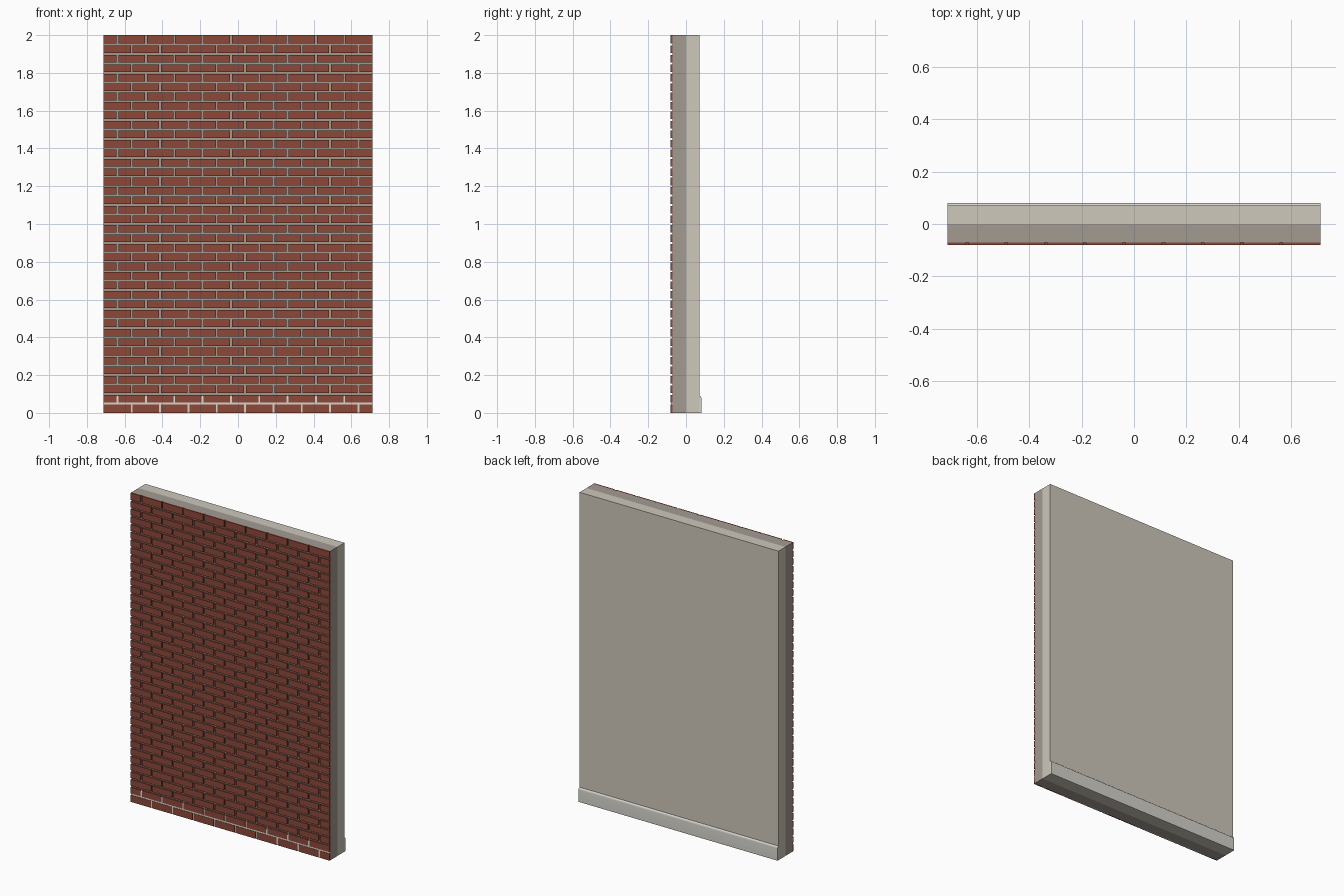
import bpy, bmesh, math

if "Cube" in bpy.data.objects:
    bpy.data.objects.remove(bpy.data.objects["Cube"])

HALF = 0.7125          # half the wall length
HEIGHT = 2.0
FACE = 0.071           # wall faces at y = -FACE and +FACE
OUTER = 0.081          # brick fronts and skirting fronts
PITCH_X, PITCH_Z, GAP = 0.15, 0.05, 0.01


def material(name, rgb):
    m = bpy.data.materials.new(name)
    m.diffuse_color = (*rgb, 1)
    m.use_nodes = True
    m.node_tree.nodes["Principled BSDF"].inputs["Base Color"].default_value = m.diffuse_color
    return m


def finish(name, bm, mat):
    bmesh.ops.recalc_face_normals(bm, faces=bm.faces[:])
    me = bpy.data.meshes.new(name)
    bm.to_mesh(me)
    bm.free()
    me.materials.append(mat)
    ob = bpy.data.objects.new(name, me)
    bpy.context.scene.collection.objects.link(ob)
    return ob


def add_box(bm, lo, hi):
    verts = bmesh.ops.create_cube(bm, size=1)["verts"]
    for v in verts:
        v.co = [(a + b) / 2 + c * (b - a) for a, b, c in zip(lo, hi, v.co)]


def extrude_profile(bm, pts):
    """Sweep a (y, z) outline along the wall length."""
    face = bm.faces.new([bm.verts.new((-HALF, y, z)) for y, z in pts])
    geom = bmesh.ops.extrude_face_region(bm, geom=[face])["geom"]
    moved = [g for g in geom if isinstance(g, bmesh.types.BMVert)]
    bmesh.ops.translate(bm, verts=moved, vec=(2 * HALF, 0, 0))


brick_mat = material("brick_red", (0.27, 0.065, 0.04))
outer_mat = material("outer_grey", (0.36, 0.33, 0.29))
inner_mat = material("inner_plaster", (0.62, 0.58, 0.50))
trim_mat = material("trim_white", (0.66, 0.65, 0.60))

# Wall core: outer and inner leaf
for name, y0, y1, mat in (("outer_wall_leaf", -FACE, 0, outer_mat),
                          ("inner_wall_leaf", 0, FACE, inner_mat)):
    bm = bmesh.new()
    add_box(bm, (-HALF, y0, 0), (HALF, y1, HEIGHT))
    finish(name, bm, mat)

# Brick facing in running bond, cut flush at the wall edges
bm = bmesh.new()
for row in range(round(HEIGHT / PITCH_Z)):
    z0 = row * PITCH_Z + (GAP / 2 if row else 0)
    z1 = min(HEIGHT, (row + 1) * PITCH_Z - GAP / 2)
    if row == round(HEIGHT / PITCH_Z) - 1:
        z1 = HEIGHT
    start = -HALF - (PITCH_X / 2 if row % 2 else 0)
    for col in range(10):
        x0 = max(-HALF, start + col * PITCH_X + GAP / 2)
        x1 = min(HALF, start + (col + 1) * PITCH_X - GAP / 2)
        if col == 0:
            x0 = -HALF
        if col == 9:
            x1 = HALF
        add_box(bm, (x0, -OUTER, z0), (x1, -FACE, z1))
finish("brick_facing", bm, brick_mat)

# Skirting with a rounded top edge on both faces (front one sits in the joints)
for name, side, depth in (("back_skirting", 1, OUTER), ("front_skirting", -1, OUTER - 0.002)):
    r = depth - FACE
    pts = [(side * FACE, 0), (side * depth, 0)]
    for i in range(6):
        a = math.pi / 2 * i / 5
        pts.append((side * (FACE + r * math.cos(a)), 0.078 + 0.013 * math.sin(a)))
    bm = bmesh.new()
    extrude_profile(bm, pts)
    ob = finish(name, bm, trim_mat)
    bpy.ops.object.select_all(action='DESELECT')
    ob.select_set(True)
    bpy.context.view_layer.objects.active = ob
    bpy.ops.object.shade_smooth_by_angle(angle=math.radians(35))
